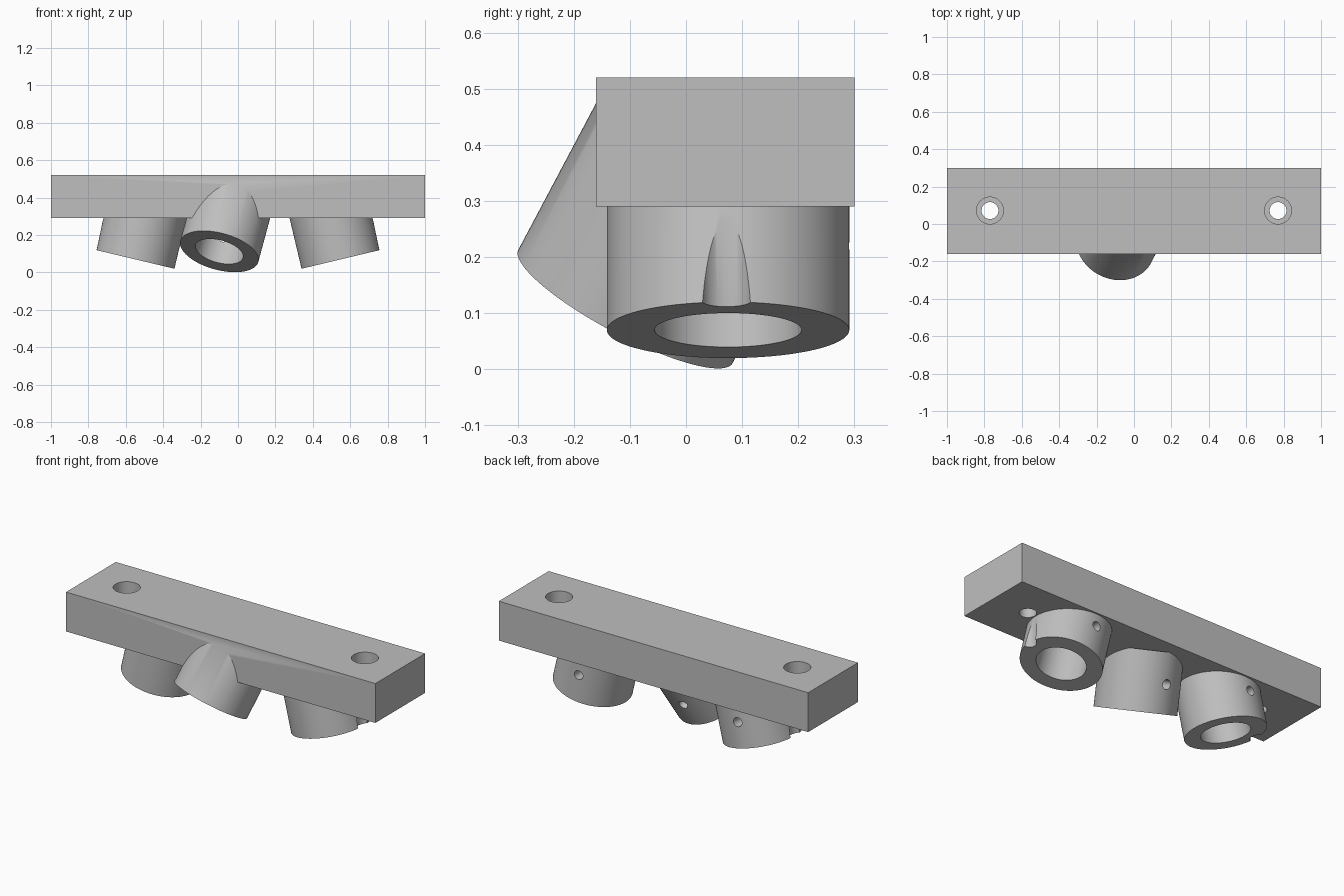
import bpy
from mathutils import Vector

cube = bpy.data.objects.get("Cube")
if cube:
    bpy.data.objects.remove(cube, do_unlink=True)

# Single grey finish
grey = bpy.data.materials.new("plain_grey")
grey.use_nodes = True
colour = (0.52, 0.52, 0.52, 1)
grey.diffuse_color = colour
grey.node_tree.nodes["Principled BSDF"].inputs["Base Color"].default_value = colour


def rod(name, start, direction, length, radius, sides=64):
    """Cylinder running from start along direction."""
    axis = Vector(direction).normalized()
    bpy.ops.mesh.primitive_cylinder_add(
        vertices=sides, radius=radius, depth=length,
        location=Vector(start) + axis * length / 2,
        rotation=axis.to_track_quat('Z', 'Y').to_euler())
    obj = bpy.context.object
    obj.name = name
    obj.data.materials.append(grey)
    return obj


# Mounting bar
bpy.ops.mesh.primitive_cube_add(size=1, location=(0, 0.07, 0.405))
block = bpy.context.object
block.name = "mounting_block"
block.scale = (2, 0.46, 0.23)
bpy.ops.object.transform_apply(location=True, rotation=True, scale=True)
block.data.materials.append(grey)

# Tilted sockets: mouth centre, axis into the bar, sideways set screw shift
sockets = {
    "right_socket": ((-0.55, 0.075, 0.07), (0.238, 0, 1), 0.35, -0.022),
    "middle_socket": ((-0.10, -0.108, 0.112), (0.27, 0.53, 1), 0.32, 0),
    "left_socket": ((0.55, 0.075, 0.07), (-0.238, 0, 1), 0.35, -0.022),
}
adds, cuts = [], []
for name, (mouth, direction, length, shift) in sockets.items():
    mouth, axis = Vector(mouth), Vector(direction).normalized()
    adds.append(rod(name, mouth, axis, length, 0.216, 96))
    # Blind bore
    cuts.append(rod(name + "_bore", mouth - axis * 0.1, axis, 0.38, 0.131))
    # Set screw hole through the rear wall
    back = Vector((0, 1, 0))
    back = (back - axis * back.dot(axis)).normalized()
    start = mouth + axis * 0.154 + back * 0.08 + Vector((shift, 0, 0))
    cuts.append(rod(name + "_screw_hole", start, back, 0.2, 0.026, 32))

# Counterbored mounting holes, whose drill path also grooves the outer sockets
for side in (-1, 1):
    x = side * 0.77
    cuts.append(rod("mounting_hole", (x, 0.072, -0.1), (0, 0, 1), 0.8, 0.045))
    cuts.append(rod("counterbore", (x, 0.072, 0.41), (0, 0, 1), 0.2, 0.072))

# Join the sockets to the bar, then drill everything
for operation, tools in (('UNION', adds), ('DIFFERENCE', cuts)):
    for tool in tools:
        tool.hide_render = True
        mod = block.modifiers.new(tool.name, 'BOOLEAN')
        mod.operation = operation
        mod.solver = 'EXACT'
        mod.object = tool

# Bake the result and drop the helpers
bpy.context.view_layer.update()
graph = bpy.context.evaluated_depsgraph_get()
result = bpy.data.meshes.new_from_object(block.evaluated_get(graph))
block.modifiers.clear()
block.data = result
for tool in adds + cuts:
    bpy.data.objects.remove(tool, do_unlink=True)
result.materials.clear()
result.materials.append(grey)
for face in result.polygons:
    face.material_index = 0

bpy.ops.object.select_all(action='DESELECT')
block.select_set(True)
bpy.context.view_layer.objects.active = block
bpy.ops.object.shade_smooth_by_angle()
